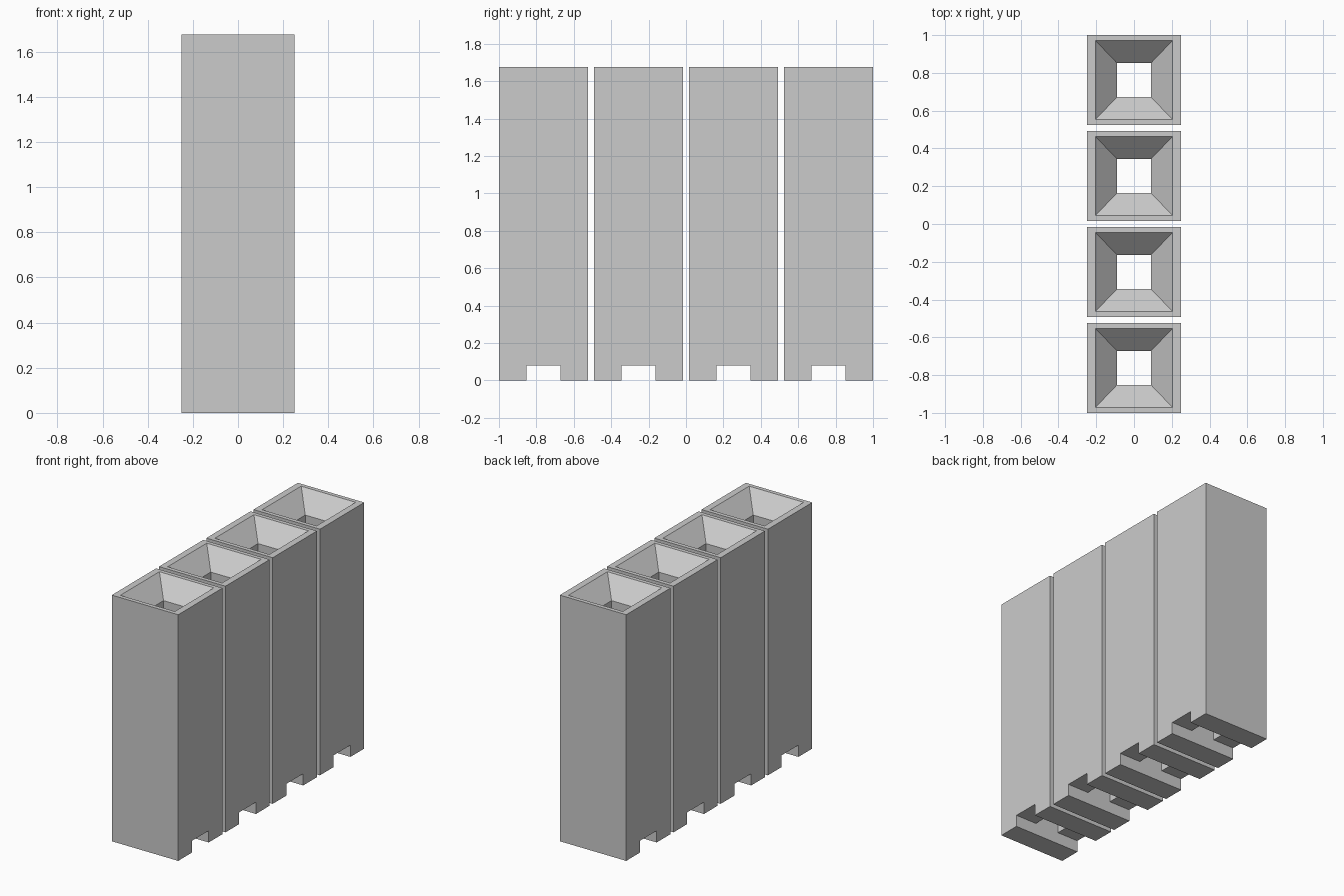
import bpy
import bmesh

if "Cube" in bpy.data.objects:
    bpy.data.objects.remove(bpy.data.objects["Cube"], do_unlink=True)

# Plain grey material
grey = bpy.data.materials.new("light_grey")
grey.use_nodes = True
colour = (0.6, 0.6, 0.6, 1)
grey.diffuse_color = colour
grey.node_tree.nodes["Principled BSDF"].inputs["Base Color"].default_value = colour

HALF_X, HALF_Y, HEIGHT = 0.25, 0.238, 1.675
HOLE, MOUTH_X, MOUTH_Y, FUNNEL = 0.09, 0.205, 0.21, 0.12
NOTCH = 0.08


def ring(bm, hx, hy, z):
    return [bm.verts.new((sx * hx, sy * hy, z))
            for sx, sy in ((-1, -1), (1, -1), (1, 1), (-1, 1))]


def bridge(bm, a, b):
    for i in range(4):
        j = (i + 1) % 4
        bm.faces.new((a[i], a[j], b[j], b[i]))


def tower_mesh():
    bm = bmesh.new()
    # Outer wall, rim, funnel and square shaft above the notch roof
    upper = [ring(bm, HALF_X, HALF_Y, NOTCH), ring(bm, HALF_X, HALF_Y, HEIGHT),
             ring(bm, MOUTH_X, MOUTH_Y, HEIGHT),
             ring(bm, HOLE, HOLE, HEIGHT - FUNNEL), ring(bm, HOLE, HOLE, NOTCH)]
    for a, b in zip(upper, upper[1:]):
        bridge(bm, a, b)
    # Notch roof on either side of the shaft
    for s in (-1, 1):
        bm.faces.new([bm.verts.new((s * x, y, NOTCH)) for x, y in
                      ((HOLE, -HOLE), (HALF_X, -HOLE), (HALF_X, HOLE), (HOLE, HOLE))])
    # Two feet, open at the top where they join the body
    for s in (-1, 1):
        feet = []
        for z in (0, NOTCH):
            feet.append([bm.verts.new((x, s * y, z)) for x, y in
                         ((-HALF_X, HOLE), (HALF_X, HOLE),
                          (HALF_X, HALF_Y), (-HALF_X, HALF_Y))])
        bridge(bm, *feet)
        bm.faces.new(feet[0])
    bmesh.ops.remove_doubles(bm, verts=bm.verts, dist=0.0001)
    bmesh.ops.recalc_face_normals(bm, faces=bm.faces)
    # Notch roof must face down
    for f in bm.faces:
        if all(abs(v.co.z - NOTCH) < 0.001 for v in f.verts) and f.normal.z > 0:
            f.normal_flip()
    mesh = bpy.data.meshes.new("tower")
    bm.to_mesh(mesh)
    bm.free()
    mesh.materials.append(grey)
    return mesh


# Row of four identical hopper towers
mesh = tower_mesh()
for i in range(4):
    tower = bpy.data.objects.new(f"hopper_tower_{i + 1}", mesh)
    tower.location.y = (i - 1.5) * 0.508
    bpy.context.collection.objects.link(tower)
